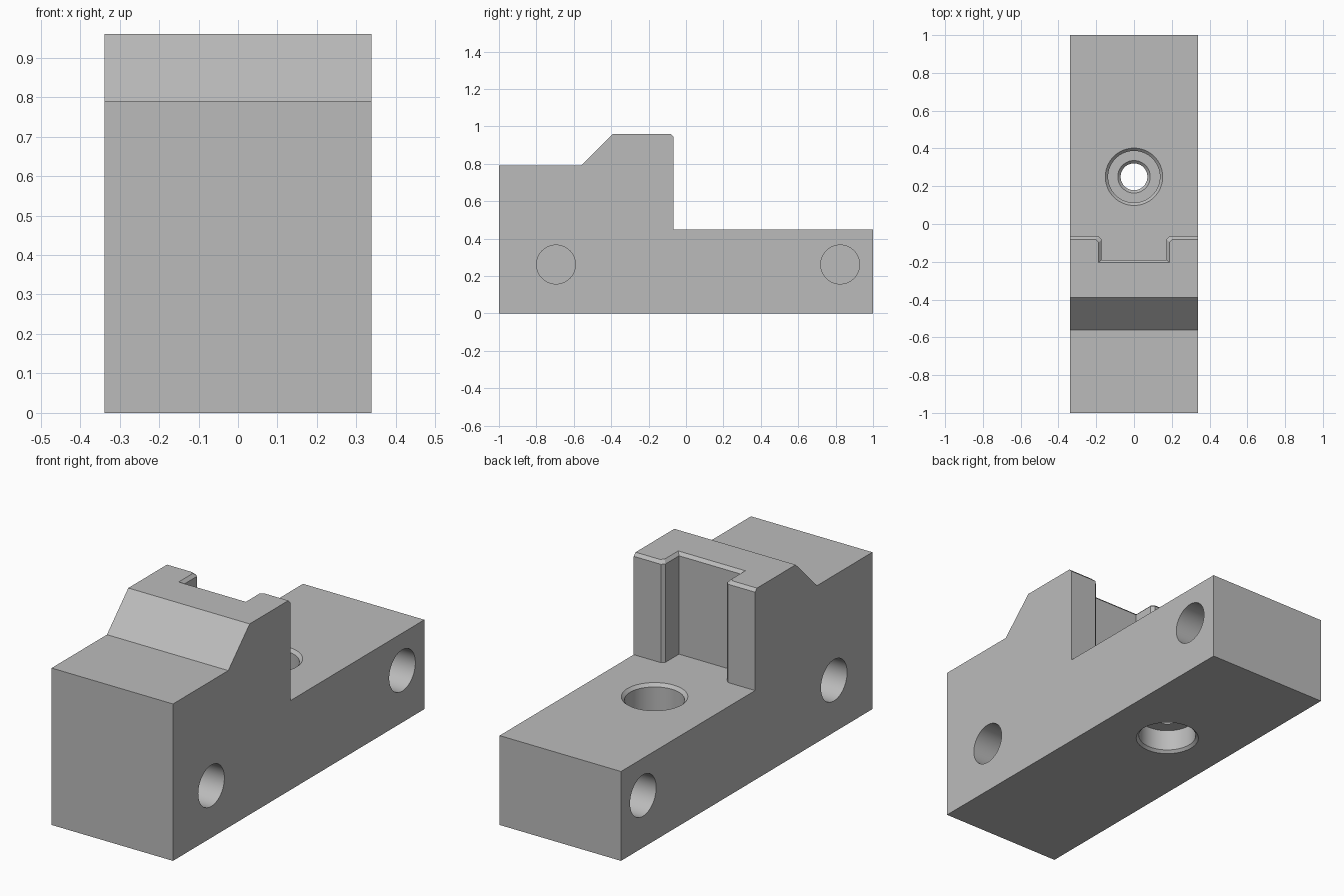
import bpy, bmesh, math
from mathutils import Vector

cube = bpy.data.objects.get("Cube")
if cube:
    bpy.data.objects.remove(cube, do_unlink=True)

grey = bpy.data.materials.new("plain grey")
grey.use_nodes = True
colour = (0.5, 0.5, 0.5, 1)
grey.diffuse_color = colour
grey.node_tree.nodes["Principled BSDF"].inputs["Base Color"].default_value = colour


def loft(name, rings):
    """Closed solid skinned through rings that share a point count."""
    bm = bmesh.new()
    loops = [[bm.verts.new(p) for p in ring] for ring in rings]
    n = len(loops[0])
    for low, high in zip(loops, loops[1:]):
        for i in range(n):
            j = (i + 1) % n
            face = [low[i], low[j], high[j], high[i]]
            bm.faces.new(face)
    bm.faces.new(loops[0])
    bm.faces.new(loops[-1])
    bmesh.ops.recalc_face_normals(bm, faces=bm.faces)
    bmesh.ops.dissolve_limit(bm, angle_limit=0.01, verts=bm.verts, edges=bm.edges)
    mesh = bpy.data.meshes.new(name)
    bm.to_mesh(mesh)
    bm.free()
    obj = bpy.data.objects.new(name, mesh)
    bpy.context.collection.objects.link(obj)
    mesh.materials.append(grey)
    return obj


def circle(centre, radius, axis, sides=64):
    """Ring of points around the x or z axis."""
    pts = []
    for i in range(sides):
        a = 2 * math.pi * i / sides
        u, v = radius * math.cos(a), radius * math.sin(a)
        pts.append(Vector(centre) + Vector((0, u, v) if axis == "x" else (u, v, 0)))
    return pts


W, BACK, SLOT, SLOT_Y, C = 0.338, -0.067, 0.172, -0.19, 0.015
FLOOR, SHELF, TOP = 0.45, 0.79, 0.96


def outline(back_z, front_z, front_y, grow=0.0, base=False):
    """Plan outline: slotted at the back, or a full-length base."""
    s, b = SLOT + grow, BACK - grow
    half = [(W, b), (s + C, b), (s, b - C), (s, SLOT_Y - grow)]
    if base:
        half = [(W, 1), (s + C, 1), (s, 1), (s / 2, 1)]
    back = [(-x, y, back_z) for x, y in half] + [(x, y, back_z) for x, y in half[::-1]]
    return back + [(W, front_y, front_z), (-W, front_y, front_z)]


# Stepped block with sloped front, slotted upright and chamfered rim
block = loft("clamp_block", [
    outline(0, 0, -1, base=True),
    outline(FLOOR, 0.3, -1, base=True),
    outline(FLOOR, 0.5, -1),
    outline(0.6, SHELF, -1),
    outline(0.8, SHELF, -0.56),
    outline(TOP - C, TOP - C, -0.39 - C),
    outline(TOP, TOP, -0.39, grow=C),
])

# Vertical bolt hole: counterbored and chamfered from both ends
R, r = 0.137, 0.071
steps = [(0.165, -0.015), (R, 0.013), (R, 0.12), (r, 0.12), (r, 0.205),
         (r + C, 0.22), (R, 0.22), (R, FLOOR - C), (0.167, FLOOR + C)]
cutters = [loft("bolt_hole_cutter", [circle((0, 0.25, z), rad, "z") for rad, z in steps])]

# Blind dowel holes on both sides
for side in (-1, 1):
    for y in (-0.695, 0.824):
        cutters.append(loft("dowel_hole_cutter", [
            circle((side * x, y, 0.262), 0.104, "x") for x in (0.138, 0.4)]))

for cutter in cutters:
    cutter.hide_render = True
    cutter.hide_set(True)
    mod = block.modifiers.new("hole", "BOOLEAN")
    mod.operation, mod.solver, mod.object = "DIFFERENCE", "EXACT", cutter

# Apply the cuts and discard the cutters
bpy.context.view_layer.update()
graph = bpy.context.evaluated_depsgraph_get()
cut_mesh = bpy.data.meshes.new_from_object(block.evaluated_get(graph))
block.modifiers.clear()
block.data = cut_mesh
for cutter in cutters:
    bpy.data.objects.remove(cutter, do_unlink=True)

# Smooth bores, sharp edges
bpy.ops.object.select_all(action="DESELECT")
block.select_set(True)
bpy.context.view_layer.objects.active = block
bpy.ops.object.shade_smooth_by_angle(angle=math.radians(25))
